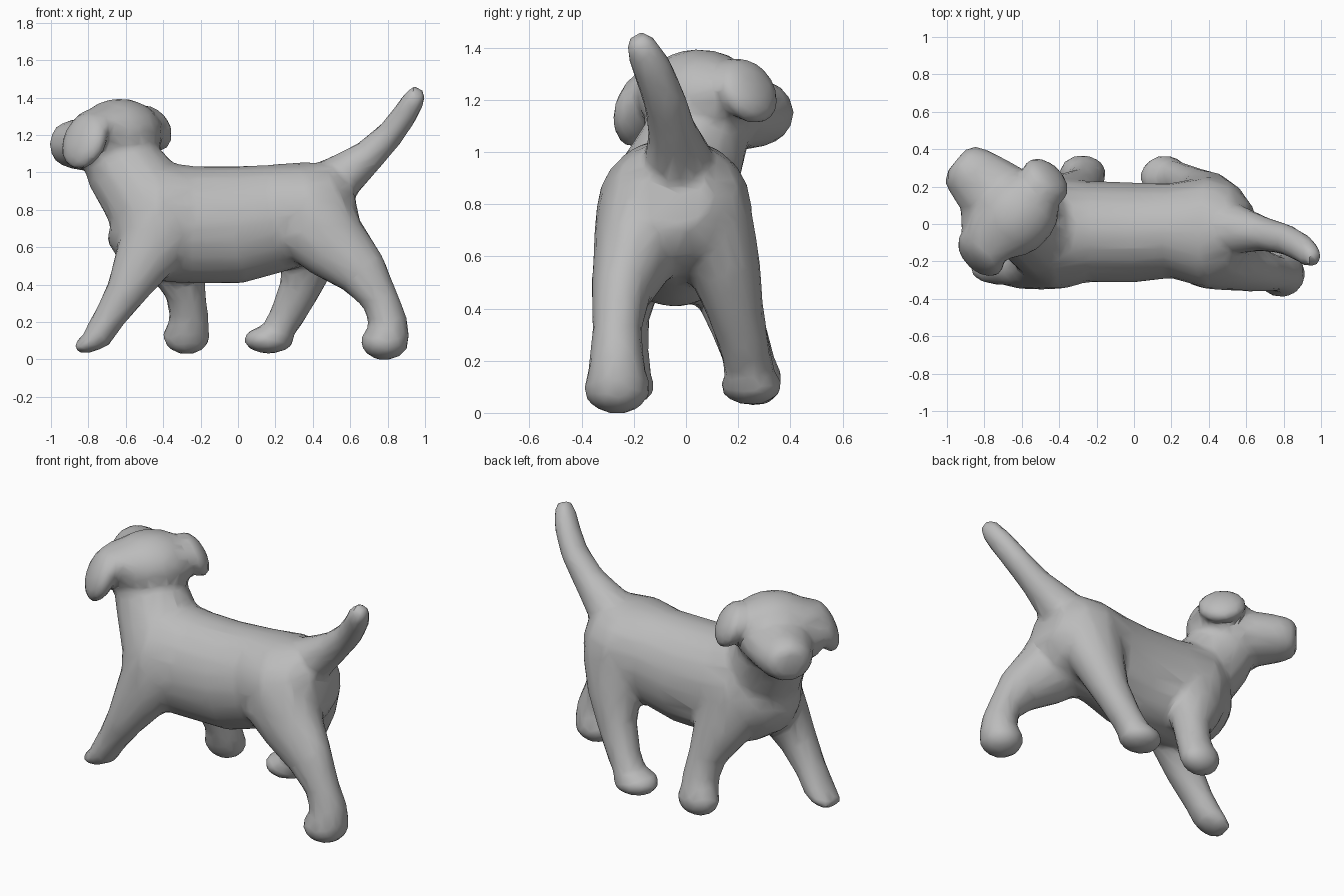
import bpy, bmesh, math
from mathutils import Vector, Matrix

if "Cube" in bpy.data.objects:
    bpy.data.objects.remove(bpy.data.objects["Cube"], do_unlink=True)

GREY = (0.5, 0.5, 0.5, 1)
mat = bpy.data.materials.new("plain grey")
mat.use_nodes = True
mat.diffuse_color = GREY
mat.node_tree.nodes["Principled BSDF"].inputs["Base Color"].default_value = GREY
parts = []


def finish(name, bm):
    bmesh.ops.recalc_face_normals(bm, faces=bm.faces)
    mesh = bpy.data.meshes.new(name)
    bm.to_mesh(mesh)
    bm.free()
    mesh.materials.append(mat)
    obj = bpy.data.objects.new(name, mesh)
    bpy.context.collection.objects.link(obj)
    parts.append(obj)


def limb(name, rings, sides=14):
    """Loft ellipses along a path: x, y, z, half width, half depth."""
    bm = bmesh.new()
    centres = [Vector(r[:3]) for r in rings]
    loops = []
    for i, r in enumerate(rings):
        along = (centres[min(i + 1, len(rings) - 1)] - centres[max(i - 1, 0)]).normalized()
        side = Vector((0, 1, 0))
        side = (side - along * side.dot(along)).normalized()
        other = along.cross(side)
        loops.append([])
        for k in range(sides):
            a = math.tau * k / sides
            loops[-1].append(bm.verts.new(
                centres[i] + side * r[3] * math.cos(a) + other * r[4] * math.sin(a)))
    for lo, hi in zip(loops, loops[1:]):
        for k in range(sides):
            n = (k + 1) % sides
            bm.faces.new((lo[k], lo[n], hi[n], hi[k]))
    bm.faces.new(loops[0])
    bm.faces.new(loops[-1])
    finish(name, bm)


def blob(name, centre, size, yaw=0, tilt=0):
    """Ellipsoid turned about z after tilting about its own length."""
    bm = bmesh.new()
    m = (Matrix.Translation(centre) @ Matrix.Rotation(math.radians(yaw), 4, 'Z')
         @ Matrix.Rotation(math.radians(tilt), 4, 'X') @ Matrix.Diagonal((*size, 1)))
    bmesh.ops.create_uvsphere(bm, u_segments=18, v_segments=12, radius=1, matrix=m)
    finish(name, bm)


# Trunk, neck and tail
limb("torso", [(-.66, -.04, .77, .13, .14), (-.60, -.04, .75, .22, .23),
               (-.45, -.05, .74, .30, .32), (-.25, -.04, .72, .272, .315),
               (0, -.045, .72, .268, .315), (.2, -.035, .755, .255, .29),
               (.4, -.045, .79, .30, .27), (.54, -.04, .82, .25, .235),
               (.63, -.04, .84, .14, .14)], 20)
limb("neck", [(-.43, -.06, .75, .28, .25), (-.51, -.03, .89, .235, .235),
              (-.61, .03, 1.03, .205, .215), (-.67, .07, 1.16, .20, .19)])
limb("tail", [(.42, -.03, .89, .17, .15), (.56, -.03, .98, .13, .125),
              (.70, -.055, 1.09, .092, .09), (.82, -.085, 1.21, .083, .075),
              (.90, -.13, 1.32, .078, .068), (.945, -.17, 1.40, .066, .06),
              (.965, -.195, 1.44, .04, .04)])

# Head turned to the left, with a broad brow and cheeks between the ears
TURN = 136
blob("skull", (-.63, .05, 1.21), (.215, .25, .185), TURN)
blob("brow", (-.65, .04, 1.25), (.19, .29, .11), TURN)
blob("cheeks", (-.71, .08, 1.14), (.19, .25, .14), TURN)
limb("muzzle", [(-.64, .06, 1.16, .22, .18), (-.77, .18, 1.15, .195, .15),
                (-.87, .27, 1.15, .16, .135), (-.93, .315, 1.15, .13, .115),
                (-.955, .335, 1.15, .08, .08)])
blob("nose", (-.93, .32, 1.22), (.03, .06, .035), TURN)
blob("left_ear", (-.47, .235, 1.235), (.145, .07, .14), TURN, -28)
blob("right_ear", (-.82, -.16, 1.17), (.15, .075, .165), TURN, 22)

# Legs in a walking stride, hip or shoulder first, then the paw
limb("front_right_leg", [(-.40, -.18, .72, .17, .22), (-.50, -.22, .54, .135, .165),
                         (-.60, -.245, .36, .105, .11), (-.69, -.235, .22, .095, .085),
                         (-.75, -.225, .125, .10, .08), (-.80, -.215, .085, .10, .055),
                         (-.865, -.205, .06, .07, .03)])
limb("front_left_leg", [(-.40, .08, .72, .17, .22), (-.34, .14, .53, .14, .17),
                        (-.28, .19, .36, .11, .11), (-.262, .23, .24, .10, .105),
                        (-.27, .255, .15, .10, .115)])
blob("front_left_paw", (-.275, .27, .125), (.128, .10, .10))
limb("hind_left_leg", [(.40, .08, .74, .18, .22), (.38, .15, .55, .14, .16),
                       (.335, .19, .39, .11, .115), (.26, .23, .23, .095, .095),
                       (.19, .25, .12, .10, .08)])
blob("hind_left_paw", (.165, .25, .105), (.135, .12, .075))
limb("hind_right_leg", [(.40, -.17, .74, .18, .24), (.52, -.20, .60, .16, .195),
                        (.67, -.25, .46, .115, .14), (.76, -.265, .32, .095, .10),
                        (.80, -.265, .21, .105, .105), (.80, -.265, .12, .12, .12)])
blob("hind_right_paw", (.785, -.265, .095), (.13, .13, .10))

# Fuse the parts into one softly faceted skin
bpy.ops.object.select_all(action='DESELECT')
for obj in parts:
    obj.select_set(True)
dog = parts[0]
bpy.context.view_layer.objects.active = dog
bpy.ops.object.join()
dog.name = dog.data.name = "walking_dog"
remesh = dog.modifiers.new("fuse", 'REMESH')
remesh.mode = 'VOXEL'
remesh.voxel_size = 0.018
relax = dog.modifiers.new("soften", 'SMOOTH')
relax.factor = 0.5
relax.iterations = 12
reduce = dog.modifiers.new("simplify", 'DECIMATE')
reduce.ratio = 0.08
for name in [m.name for m in dog.modifiers]:
    bpy.ops.object.modifier_apply(modifier=name)
if not dog.data.materials:
    dog.data.materials.append(mat)
bpy.ops.object.shade_smooth_by_angle(angle=math.radians(35))
